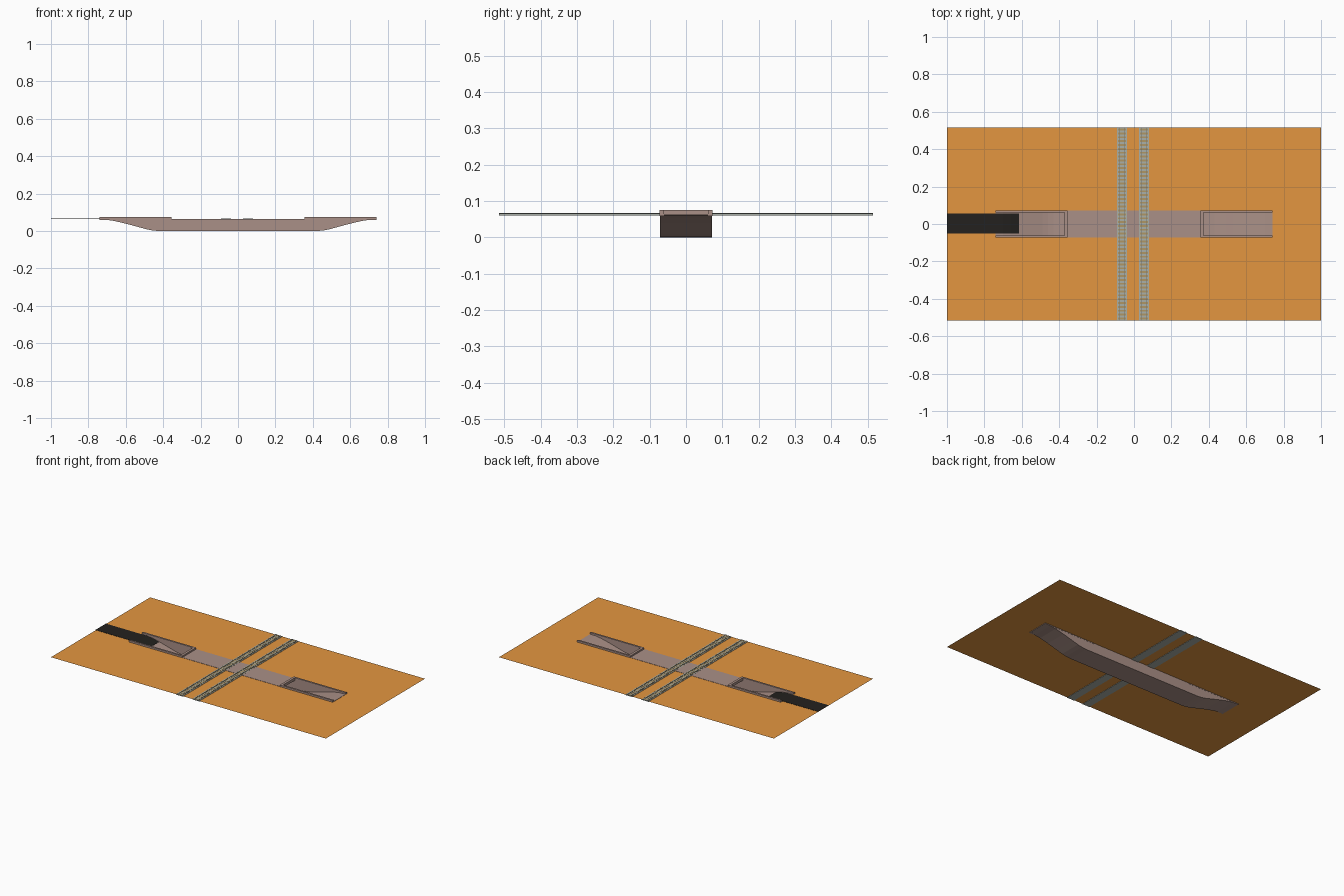
import bpy, bmesh

if "Cube" in bpy.data.objects:
    bpy.data.objects.remove(bpy.data.objects["Cube"])

G = 0.0635           # ground level
HALF_X, HALF_Y = 1.0, 0.515


def material(name, rgb):
    m = bpy.data.materials.new(name)
    lin = [c / 12.92 if c <= 0.04045 else ((c + 0.055) / 1.055) ** 2.4
           for c in (v / 255 for v in rgb)]
    m.diffuse_color = (*lin, 1)
    m.use_nodes = True
    m.node_tree.nodes["Principled BSDF"].inputs["Base Color"].default_value = m.diffuse_color
    return m


EARTH = material("orange earth", (228, 150, 64))
CONCRETE = material("pinkish concrete", (170, 144, 135))
ASPHALT = material("black asphalt", (35, 33, 30))
BALLAST = material("grey ballast", (170, 176, 168))
SLEEPER = material("tan sleeper", (176, 150, 100))
STEEL = material("rail steel", (120, 122, 118))


def finish(name, bm, mat):
    bmesh.ops.recalc_face_normals(bm, faces=bm.faces)
    me = bpy.data.meshes.new(name)
    bm.to_mesh(me)
    bm.free()
    me.materials.append(mat)
    ob = bpy.data.objects.new(name, me)
    bpy.context.collection.objects.link(ob)
    return ob


def add_box(bm, x0, x1, y0, y1, z0, z1):
    vs = bmesh.ops.create_cube(bm, size=1)["verts"]
    for v in vs:
        v.co.x = x0 if v.co.x < 0 else x1
        v.co.y = y0 if v.co.y < 0 else y1
        v.co.z = z0 if v.co.z < 0 else z1


def add_profile(bm, pts, y0, y1):
    """Extrude an x-z outline along y."""
    f = bm.faces.new([bm.verts.new((x, y0, z)) for x, z in pts])
    ext = bmesh.ops.extrude_face_region(bm, geom=[f])["geom"]
    bmesh.ops.translate(bm, vec=(0, y1 - y0, 0),
                        verts=[g for g in ext if isinstance(g, bmesh.types.BMVert)])


# ground sheet, left open over the two ramps
bm = bmesh.new()
xs = [-HALF_X, -0.74, -0.36, 0.36, 0.74, HALF_X]
ys = [-HALF_Y, -0.068, 0.068, HALF_Y]
grid = [[bm.verts.new((x, y, G)) for y in ys] for x in xs]
for i in range(5):
    for j in range(3):
        if j == 1 and i in (1, 3):
            continue
        bm.faces.new((grid[i][j], grid[i + 1][j], grid[i + 1][j + 1], grid[i][j + 1]))
ground = finish("ground", bm, EARTH)
if ground.data.polygons[0].normal.z < 0:
    ground.data.flip_normals()

# underside curve of the underpass, left end to middle, then mirrored
half = [(-0.74, 0.060), (-0.70, 0.059), (-0.66, 0.053), (-0.60, 0.039),
        (-0.53, 0.020), (-0.49, 0.009), (-0.46, 0.003), (-0.43, 0.0)]
under = half + [(-x, z) for x, z in reversed(half)]

# floor slab following the curve
bm = bmesh.new()
add_profile(bm, under + [(x, z + 0.005) for x, z in reversed(under)], -0.072, 0.072)
finish("underpass_floor", bm, CONCRETE)

# side walls below ground
for name, y0, y1 in (("front_side_wall", -0.072, -0.061), ("back_side_wall", 0.061, 0.072)):
    bm = bmesh.new()
    add_profile(bm, under + [(0.74, G + 0.001), (-0.74, G + 0.001)], y0, y1)
    finish(name, bm, CONCRETE)

# tunnel roof, flush with the ground
bm = bmesh.new()
add_box(bm, -0.36, 0.36, -0.072, 0.072, G - 0.006, G + 0.0015)
finish("tunnel_roof", bm, CONCRETE)

# parapets around each ramp opening
for name, s in (("left_parapet", -1), ("right_parapet", 1)):
    bm = bmesh.new()
    for y in (-1, 1):
        a, b = sorted((y * 0.061, y * 0.073))
        c, d = sorted((s * 0.355, s * 0.74))
        add_box(bm, c, d, a, b, G - 0.004, 0.075)
    c, d = sorted((s * 0.355, s * 0.371))
    add_box(bm, c, d, -0.061, 0.061, G - 0.006, 0.075)
    finish(name, bm, CONCRETE)

# road running in from the left and over the lip of the ramp
bm = bmesh.new()
top = [(-1.0, 0.0665), (-0.70, 0.066), (-0.66, 0.061), (-0.615, 0.0495)]
add_profile(bm, top + [(x, z - 0.0015) for x, z in reversed(top)], -0.052, 0.056)
finish("road", bm, ASPHALT)

# two railway tracks crossing above the tunnel
for name, cx in (("left_track", -0.064), ("right_track", 0.054)):
    bm = bmesh.new()
    add_box(bm, cx - 0.026, cx + 0.026, -HALF_Y, HALF_Y, 0.061, 0.0655)
    finish(name + "_ballast", bm, BALLAST)
    bm = bmesh.new()
    n = 50
    for i in range(n):
        y = -HALF_Y + (i + 0.5) * 2 * HALF_Y / n
        add_box(bm, cx - 0.022, cx + 0.022, y - 0.005, y + 0.005, 0.065, 0.0663)
    finish(name + "_sleepers", bm, SLEEPER)
    bm = bmesh.new()
    for s in (-1, 1):
        add_box(bm, cx + s * 0.015 - 0.0015, cx + s * 0.015 + 0.0015,
                -HALF_Y, HALF_Y, 0.065, 0.0675)
    finish(name + "_rails", bm, STEEL)
